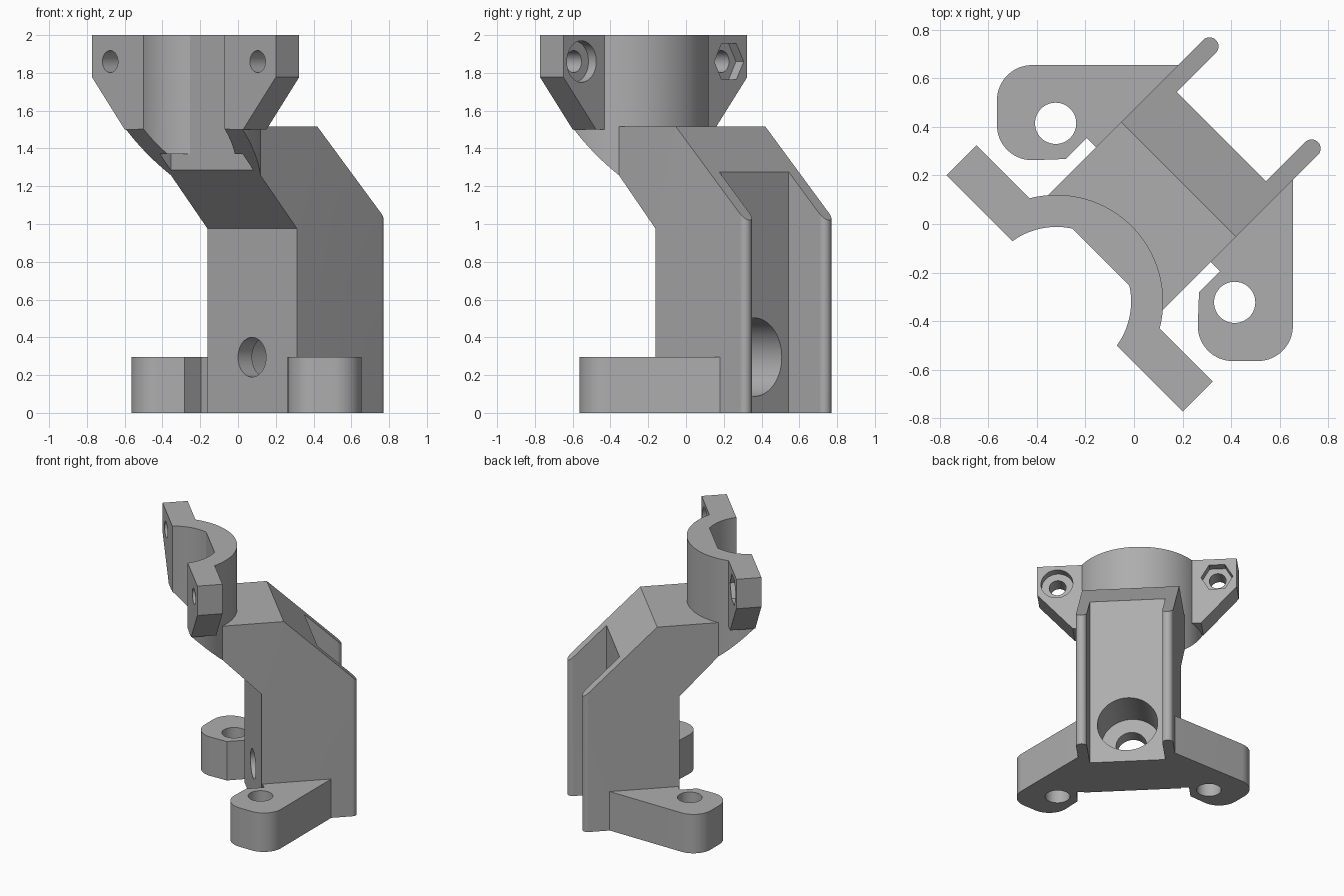
import bpy, bmesh
from math import sin, cos, pi, radians, asin, sqrt
from mathutils import Matrix

if "Cube" in bpy.data.objects:
    bpy.data.objects.remove(bpy.data.objects["Cube"], do_unlink=True)

grey = bpy.data.materials.new("plain grey")
grey.use_nodes = True
COLOUR = (0.42, 0.42, 0.42, 1)
grey.diffuse_color = COLOUR
for node in grey.node_tree.nodes:
    if node.type == 'BSDF_PRINCIPLED':
        node.inputs["Base Color"].default_value = COLOUR


def arc(cx, cy, r, a0, a1, n):
    """Points on an arc, angles in radians."""
    return [(cx + r * cos(a0 + (a1 - a0) * i / n), cy + r * sin(a0 + (a1 - a0) * i / n))
            for i in range(n + 1)]


def circle(cx, cy, r, n=64):
    return arc(cx, cy, r, 0, 2 * pi, n)[:-1]


def prism(name, outline, axis, lo, hi):
    """Extrude a flat outline along one axis."""
    place = {'x': lambda a, b, d: (d, a, b),
             'y': lambda a, b, d: (a, d, b),
             'z': lambda a, b, d: (a, b, d)}[axis]
    bm = bmesh.new()
    ends = [[bm.verts.new(place(a, b, d)) for a, b in outline] for d in (lo, hi)]
    bm.faces.new(ends[0])
    bm.faces.new(ends[1][::-1])
    count = len(outline)
    for i in range(count):
        j = (i + 1) % count
        bm.faces.new((ends[0][i], ends[0][j], ends[1][j], ends[1][i]))
    bmesh.ops.recalc_face_normals(bm, faces=bm.faces)
    mesh = bpy.data.meshes.new(name)
    bm.to_mesh(mesh)
    bm.free()
    mesh.materials.append(grey)
    obj = bpy.data.objects.new(name, mesh)
    bpy.context.collection.objects.link(obj)
    return obj


def carve(obj, tool, operation='DIFFERENCE'):
    """Apply a boolean with a helper shape, then drop the helper."""
    tool.hide_render = True
    mod = obj.modifiers.new("carve", 'BOOLEAN')
    mod.operation, mod.solver, mod.object = operation, 'EXACT', tool
    graph = bpy.context.evaluated_depsgraph_get()
    mesh = bpy.data.meshes.new_from_object(obj.evaluated_get(graph))
    obj.modifiers.clear()
    obj.data = mesh
    bpy.data.objects.remove(tool, do_unlink=True)


def finish(obj, turn=True):
    """Turn the part to its diagonal stance and smooth its round faces."""
    if turn:
        obj.data.transform(Matrix.Rotation(radians(-45), 4, 'Z'))
    bpy.ops.object.select_all(action='DESELECT')
    obj.select_set(True)
    bpy.context.view_layer.objects.active = obj
    bpy.ops.object.shade_smooth_by_angle(angle=radians(25))


HALF, CHANNEL, FLOOR, TIP = 0.335, 0.26, 0.509, 0.775
FACE, LIP = -0.193, -0.405          # upper front face, front of the clamp
fin_mid, fin_r = (HALF + CHANNEL) / 2, (HALF - CHANNEL) / 2

# Body: plan with two rounded fins, trimmed by the bent side profile
right_fin = arc(fin_mid, TIP - fin_r, fin_r, 0, pi, 16)
plan = [(HALF, -0.3)] + right_fin + [(CHANNEL, FLOOR)]
plan += [(-x, y) for x, y in reversed(plan)]
body = prism("body", plan, 'z', -0.2, 1.8)
side = [(0.105, 0), (0.9, 0), (0.9, 0.9), (0.26, 1.515),
        (FACE, 1.515), (FACE, 1.285), (0.105, 0.977)]
carve(body, prism("side_trim", side, 'x', -1, 1), 'INTERSECT')

# Bolt hole and counterbore through the body
carve(body, prism("bolt_hole", circle(0, 0.295, 0.105), 'y', -0.1, 0.3))
carve(body, prism("bolt_recess", circle(0, 0.295, 0.208), 'y', 0.21, 0.9))
finish(body)

# Clamp: half ring with a flat pad in the bore and a sloped underside
CY, OUTER, BORE = -0.4525, 0.44, 0.308
a_out = asin((LIP - CY) / OUTER)
a_in = asin((LIP - CY) / BORE)
a_pad = asin((FACE - CY) / BORE)
ring = arc(0, CY, OUTER, a_out, pi - a_out, 64)
ring += arc(0, CY, BORE, pi - a_in, pi - a_pad, 20)
ring += arc(0, CY, BORE, a_pad, a_in, 20)
clamp = prism("clamp_ring", ring, 'z', 0.9, 2)
slope = [(LIP - 0.1, 2.1), (LIP - 0.1, 1.606), (FACE, 1.285), (0.05, 1.03), (0.05, 2.1)]
slope[1] = (LIP - 0.1, 1.285 + (FACE - LIP + 0.1) * 1.0336)
slope[3] = (0.05, 1.285 - (0.05 - FACE) * 1.0336)
carve(clamp, prism("underside_trim", slope, 'x', -1, 1), 'INTERSECT')
notch = [(-0.31, 1), (0.31, 1), (0.31, 1.37), (-0.31, 1.37)]
carve(clamp, prism("notch", notch, 'y', -0.8, FACE))
finish(clamp)

# Clamp ears: round recess on the left one, hexagonal nut recess on the right
for name, s, sides in (("left_ear", 1, 48), ("right_ear", -1, 6)):
    ear_shape = [(0.345, 2), (0.688, 2), (0.688, 1.777), (0.443, 1.5), (0.345, 1.5)]
    ear = prism(name, [(s * x, z) for x, z in ear_shape], 'y', LIP, -0.23)
    carve(ear, prism("ear_hole", circle(s * 0.552, 1.86, 0.058, 48), 'y', -0.6, 0))
    carve(ear, prism("ear_recess", circle(s * 0.552, 1.86, 0.11, sides), 'y', -0.288, 0))
    finish(ear)

# Feet: rounded mounting plates, mirrored across the diagonal
R = 0.145
foot_plan = [(0.22, 0.655)]
foot_plan += arc(-0.565 + R, 0.655 - R, R, pi / 2, pi, 16)
foot_plan += arc(-0.565 + R, 0.263 + R, R, pi, 1.5 * pi, 16)
foot_plan += [(-0.282, 0.268), (-0.195, 0.355), (-0.15, 0.31)]
for name, swap in (("right_foot", False), ("left_foot", True)):
    def flip(points):
        return [(y, x) for x, y in points] if swap else points
    foot = prism(name, flip(foot_plan), 'z', 0, 0.295)
    carve(foot, prism("foot_hole", flip(circle(-0.323, 0.415, 0.085)), 'z', -0.1, 0.5))
    finish(foot, turn=False)
